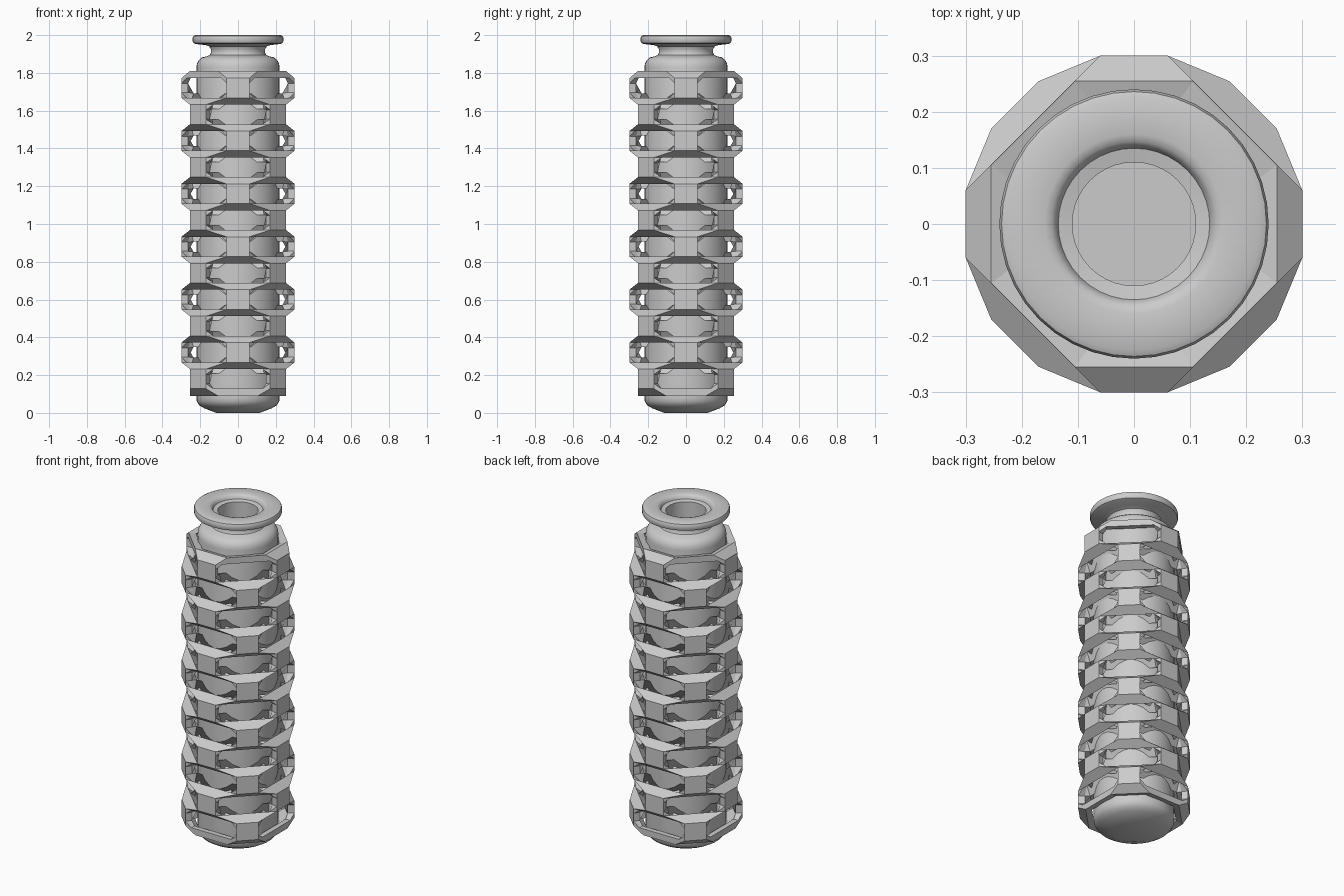
import bpy, bmesh
from math import pi, sin, cos, sqrt

if "Cube" in bpy.data.objects:
    bpy.data.objects.remove(bpy.data.objects["Cube"])


# ---------- bottle: lathed profile (radius, z) ----------
def lathe(name, profile, seg=40):
    bm = bmesh.new()
    rings = []
    for r, z in profile:
        if r == 0:
            rings.append([bm.verts.new((0, 0, z))] * seg)
        else:
            rings.append([bm.verts.new((r * cos(2 * pi * k / seg), r * sin(2 * pi * k / seg), z))
                          for k in range(seg)])
    for a, b in zip(rings, rings[1:]):
        for k in range(seg):
            n = (k + 1) % seg
            loop = list(dict.fromkeys((a[k], a[n], b[n], b[k])))
            bm.faces.new(loop)
    bmesh.ops.recalc_face_normals(bm, faces=bm.faces)
    return finish(name, bm)


def finish(name, bm):
    me = bpy.data.meshes.new(name)
    bm.to_mesh(me)
    bm.free()
    ob = bpy.data.objects.new(name, me)
    bpy.context.collection.objects.link(ob)
    return ob


bottle = lathe("bottle", [
    (0, 0), (0.115, 0), (0.18, 0.025), (0.205, 0.04), (0.218, 0.06), (0.22, 0.08),
    (0.22, 1.83), (0.217, 1.85), (0.207, 1.868), (0.19, 1.882), (0.165, 1.888), (0.15, 1.894),
    (0.144, 1.905), (0.144, 1.925), (0.152, 1.94), (0.17, 1.947), (0.225, 1.953),
    (0.236, 1.958), (0.24, 1.967), (0.24, 1.985), (0.236, 1.995), (0.225, 2.0),
    (0.16, 2.0), (0.147, 1.996), (0.139, 1.987), (0.135, 1.975), (0.11, 1.97),
    (0.11, 1.75), (0, 1.75)])
bpy.context.view_layer.objects.active = bottle
bottle.select_set(True)
bpy.ops.object.shade_smooth_by_angle(angle=0.6)

# ---------- cage: stacked truncated squares, each turned 45 degrees ----------
STRUT_R, STRUT_W = 0.30, 0.06                 # strut distance and half width
SIDE_R = (STRUT_R + STRUT_W) / sqrt(2)        # distance of the window planes
SIDE_W = (STRUT_R - STRUT_W) / sqrt(2)        # half width of a window
OCT_W = SIDE_R * (sqrt(2) - 1)                # half side of the end octagons
HALF, WAIST, CUT = 0.052, 0.024, 0.13         # window half height, straight part, corner cut
FIRST, PITCH, ROWS, END = 0.18, 0.14, 12, 0.09

bm = bmesh.new()


def face(angle, pts):
    """Face from (distance, sideways, z) points seen along a direction."""
    c, s = cos(angle), sin(angle)
    f = bm.faces.new([bm.verts.new((r * c - t * s, r * s + t * c, z)) for r, t, z in pts])
    f.normal_update()
    if f.normal.x * c + f.normal.y * s < 0:
        f.normal_flip()


def short_edge(z):
    return [(STRUT_R, -STRUT_W, z), (STRUT_R, STRUT_W, z)]


def long_edge(z):
    return [(SIDE_R, t, z) for t in (-SIDE_W, -CUT, CUT, SIDE_W)]


def oct_edge(z):
    return [(SIDE_R, -OCT_W, z), (SIDE_R, OCT_W, z)]


for i in range(ROWS):
    z = FIRST + PITCH * i
    for q in range(4):
        a = q * pi / 2 + (pi / 4 if i % 2 == 0 else 0)
        b = a + pi / 4
        # strut and the four cut corners of the neighbouring window
        left = [(STRUT_R, -STRUT_W, z + d) for d in (HALF, WAIST, -WAIST, -HALF)]
        right = [(STRUT_R, STRUT_W, z + d) for d in (-HALF, -WAIST, WAIST, HALF)]
        face(a, left + right)
        for s in (-1, 1):
            for v in (-1, 1):
                face(b, [(SIDE_R, s * SIDE_W, z + v * HALF), (SIDE_R, s * SIDE_W, z + v * WAIST),
                         (SIDE_R, s * CUT, z + v * HALF)])
        # ring to the next row
        if i < ROWS - 1:
            z2 = z + PITCH - HALF
            face(a, short_edge(z + HALF) + long_edge(z2)[::-1])
            face(b, long_edge(z + HALF) + short_edge(z2)[::-1])
        # octagonal end rims
        for v, row in ((-1, 0), (1, ROWS - 1)):
            if i == row:
                face(a, short_edge(z + v * HALF) + oct_edge(z + v * END)[::-1])
                face(b, long_edge(z + v * HALF) + oct_edge(z + v * END)[::-1])

bmesh.ops.remove_doubles(bm, verts=bm.verts, dist=0.0005)
cage = finish("woven_cage", bm)
mod = cage.modifiers.new("thickness", 'SOLIDIFY')
mod.thickness = 0.03
mod.offset = -1
mod.use_even_offset = True
